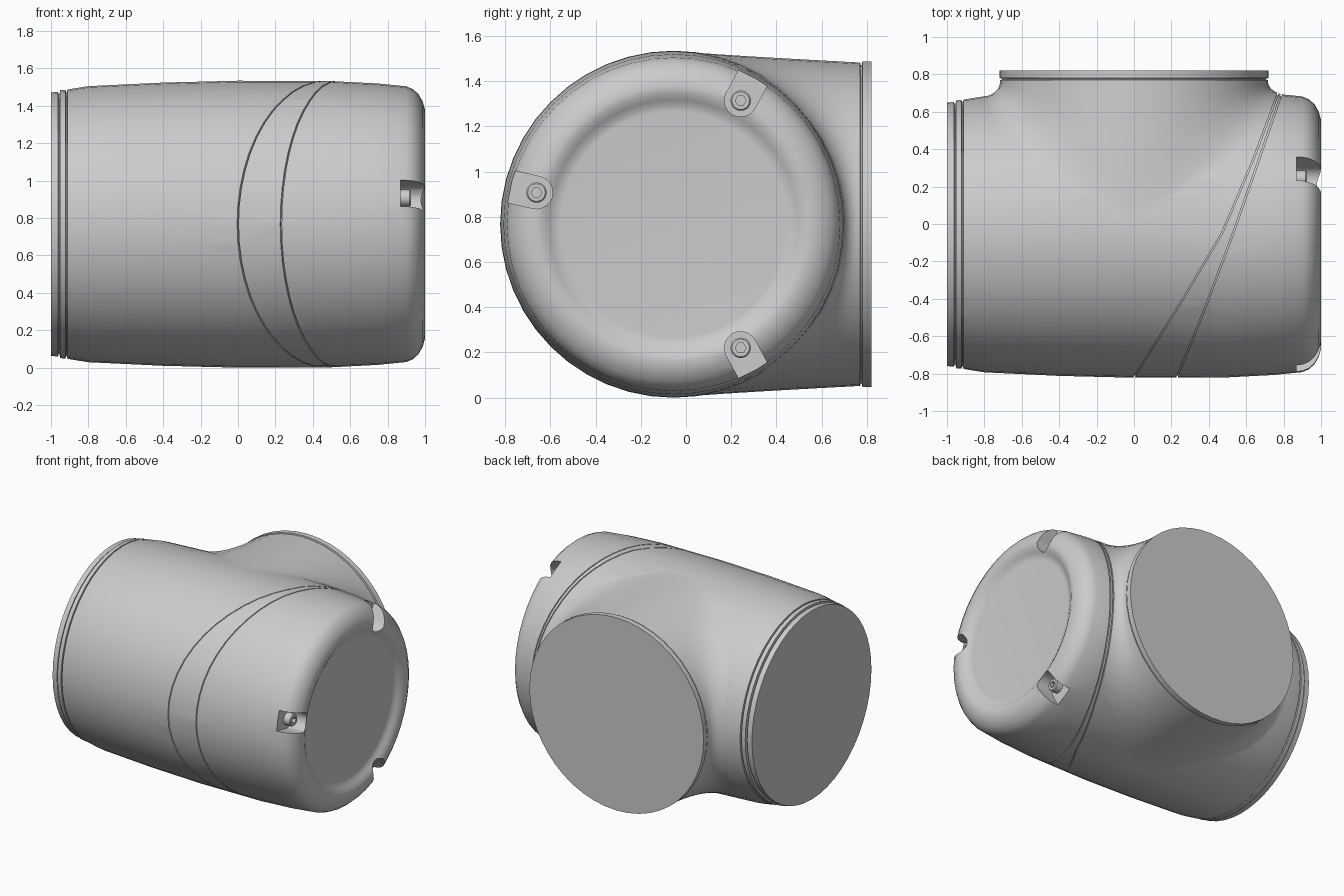
import bpy, bmesh, math
from math import sin, cos, pi, radians

cube = bpy.data.objects.get("Cube")
if cube:
    bpy.data.objects.remove(cube, do_unlink=True)

YC, ZC = -0.055, 0.767      # barrel axis
SEG = 48
FLANGE_R = 0.72

# Barrel outline: (x, radius)
BARREL = [(-1, .705), (-.962, .707), (-.96, .695), (-.954, .695), (-.952, .716),
          (-.922, .718), (-.92, .706), (-.914, .706), (-.912, .72), (-.8, .738),
          (-.4, .757), (0, .767), (.5, .765), (.75, .752), (.9, .737),
          (.935, .722), (.965, .695), (.988, .655), (1, .61), (.995, .58),
          (.978, .55), (.962, .525), (.96, .5)]


def loft(name, rings):
    """Skin a list of equal-length point rings and cap both ends."""
    bm = bmesh.new()
    loops = [[bm.verts.new(p) for p in ring] for ring in rings]
    n = len(loops[0])
    for a, b in zip(loops, loops[1:]):
        for i in range(n):
            j = (i + 1) % n
            bm.faces.new((a[i], a[j], b[j], b[i]))
    bm.faces.new(loops[0])
    bm.faces.new(loops[-1])
    bmesh.ops.recalc_face_normals(bm, faces=bm.faces)
    mesh = bpy.data.meshes.new(name)
    bm.to_mesh(mesh)
    bm.free()
    obj = bpy.data.objects.new(name, mesh)
    bpy.context.collection.objects.link(obj)
    return obj


def boolean(target, tool, operation):
    """Apply a boolean and discard the helper."""
    tool.hide_render = True
    mod = target.modifiers.new("cut", "BOOLEAN")
    mod.operation, mod.object, mod.solver = operation, tool, "EXACT"
    bpy.context.view_layer.objects.active = target
    bpy.ops.object.modifier_apply(modifier=mod.name)
    bpy.data.objects.remove(tool, do_unlink=True)


def smooth(obj):
    bpy.ops.object.select_all(action="DESELECT")
    obj.select_set(True)
    bpy.context.view_layer.objects.active = obj
    bpy.ops.object.shade_smooth_by_angle(angle=radians(30))


def x_ring(x, r, y=YC, z=ZC, n=SEG):
    return [(x, y + r * cos(2 * pi * i / n), z + r * sin(2 * pi * i / n)) for i in range(n)]


def barrel_radius(x):
    for (x0, r0), (x1, r1) in zip(BARREL, BARREL[1:]):
        if x0 <= x <= x1:
            return r0 + (r1 - r0) * (x - x0) / (x1 - x0)
    return BARREL[0][1]


def barrel_y(x, z, inset):
    r = barrel_radius(x) - inset
    return YC + math.sqrt(max(0, r * r - z * z))


def branch_column(phi, inset):
    """Points from inside the barrel, through the blend, out to the flange."""
    c, s = cos(phi), sin(phi)
    r = FLANGE_R - .005 - inset
    # foot of the blend, resting on the barrel
    fx = .83 * c + math.copysign(.1 * sin(2 * phi) ** 2, c)
    fz = (.764 - inset) * s
    foot = (fx, barrel_y(fx, fz, inset + .002), fz)
    # corner the blend bends towards
    k = r + .035 * s * s
    corner = (k * c, barrel_y(k * c, k * s, inset), k * s)
    top = (r * c, .77, r * s)
    column = [(fx * .8, -.2, fz * .8)]
    steps = 8
    for i in range(steps + 1):
        t = i / steps
        column.append(tuple((1 - t) ** 2 * a + 2 * t * (1 - t) * b + t * t * d
                            for a, b, d in zip(foot, corner, top)))
    # shadow gap and flange plate
    for y, rad in ((.772, .705), (.778, .705), (.78, FLANGE_R), (.82, FLANGE_R)):
        column.append(((rad - inset) * c, y, (rad - inset) * s))
    return [(x, y, z + ZC) for x, y, z in column]


def housing(name, inset=0):
    body = loft(name, [x_ring(x, r - inset) for x, r in BARREL])
    columns = [branch_column(2 * pi * i / SEG, inset) for i in range(SEG)]
    branch = loft(name + "_branch", list(zip(*columns)))
    boolean(body, branch, "UNION")
    return body


body = housing("joint_housing")

# Two slanted seams, only as deep as an inset copy of the housing
SEAMS = (
    [(-.11, -1), (0, -.82), (.25, -.42), (.47, -.05), (.64, .35), (.77, .7), (.84, .9)],
    [(.16, -1), (.23, -.82), (.38, -.45), (.53, -.05), (.67, .35), (.79, .7), (.865, .9)],
)
for path in SEAMS:
    w = .004
    seam = loft("seam_cutter", [[(x - w, y, -.2), (x + w, y, -.2), (x + w, y, 1.8),
                                 (x - w, y, 1.8)] for x, y in path])
    boolean(seam, housing("seam_core", .012), "DIFFERENCE")
    boolean(body, seam, "DIFFERENCE")

# Round-ended screw pockets in the cap rim, each with a socket screw
SCREW_R, POCKET_W = .622, .072
for number, degrees in enumerate((61.5, 167, -61.5), 1):
    a = radians(degrees)
    outline = [(.95, -POCKET_W), (.95, POCKET_W)]
    outline += [(SCREW_R + POCKET_W * cos(t), POCKET_W * sin(t))
                for t in (pi / 2 + pi * i / 10 for i in range(11))]
    pocket = loft("pocket_cutter", [
        [(x, YC + u * cos(a) - v * sin(a), ZC + u * sin(a) + v * cos(a)) for u, v in outline]
        for x in (.87, 1.1)])
    boolean(body, pocket, "DIFFERENCE")

    y, z = YC + SCREW_R * cos(a), ZC + SCREW_R * sin(a)
    screw = loft(f"cap_screw_{number}", [x_ring(x, r, y, z, 20) for x, r in
                                         ((.86, .045), (.918, .045), (.925, .039))])
    socket = loft("socket_cutter", [x_ring(x, .024, y, z, 6) for x in (.9, .95)])
    boolean(screw, socket, "DIFFERENCE")
    smooth(screw)

smooth(body)
